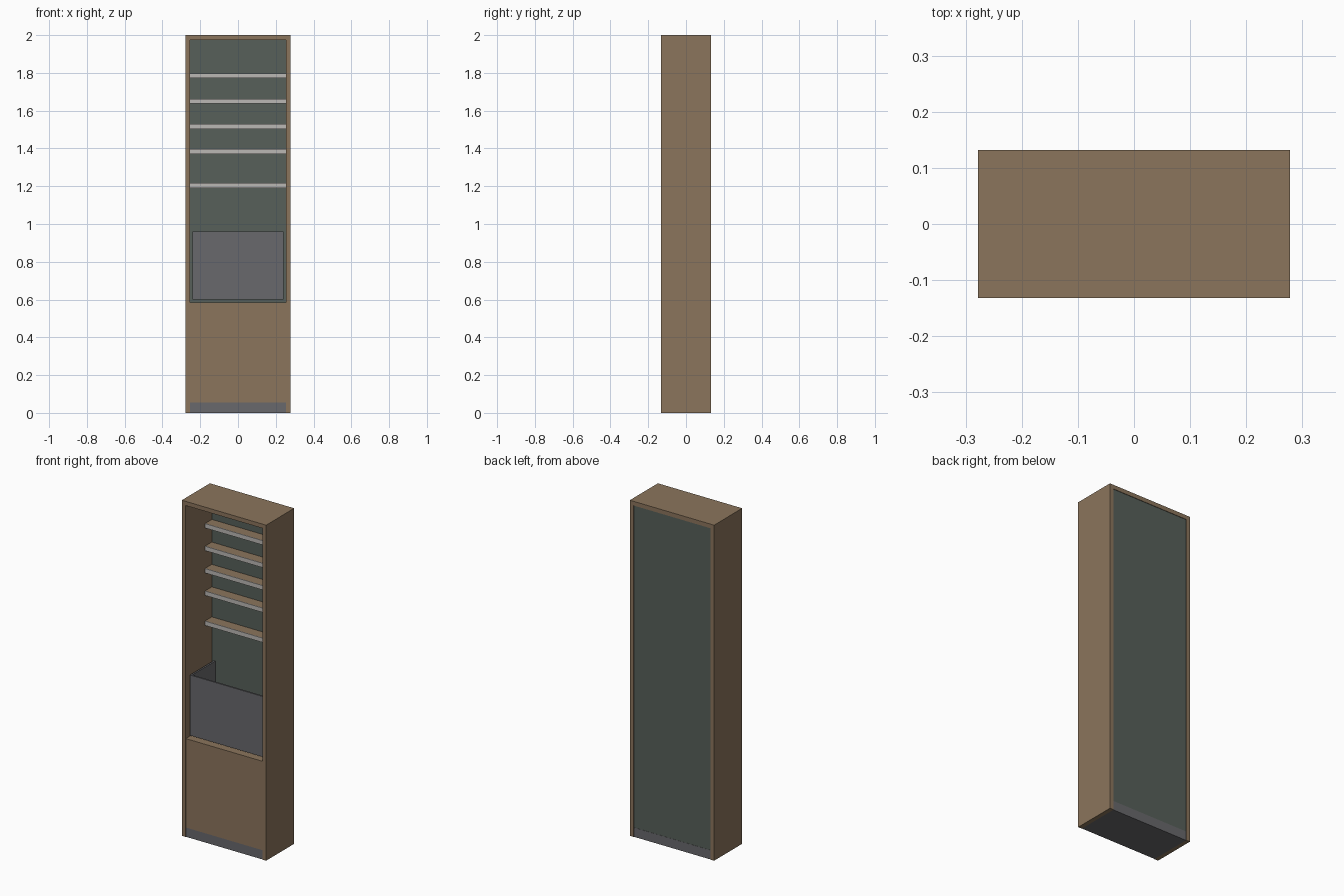
import bpy

if "Cube" in bpy.data.objects:
    bpy.data.objects.remove(bpy.data.objects["Cube"])


def material(name, rgb):
    m = bpy.data.materials.new(name)
    m.diffuse_color = (*rgb, 1)
    m.use_nodes = True
    m.node_tree.nodes["Principled BSDF"].inputs["Base Color"].default_value = m.diffuse_color
    return m


wood = material("brown_wood", (0.26, 0.178, 0.107))
green = material("green_panel", (0.095, 0.117, 0.102))
dark = material("dark_grey", (0.14, 0.14, 0.15))
light = material("light_grey", (0.5, 0.48, 0.46))


def box(name, x, y, z, mat):
    """Box from (min, max) ranges along each axis."""
    bpy.ops.mesh.primitive_cube_add(size=1, location=[(a + b) / 2 for a, b in (x, y, z)])
    ob = bpy.context.object
    ob.name = name
    ob.scale = [b - a for a, b in (x, y, z)]
    bpy.ops.object.transform_apply(location=False, rotation=False, scale=True)
    ob.data.materials.append(mat)
    return ob


W, D, T = 0.278, 0.132, 0.025      # half width, half depth, board thickness
IN = W - T                         # inner half width
BACK = 0.115                       # inside face of back panel

# Carcass
for s, side in ((-1, "left"), (1, "right")):
    box(side + "_side_panel", sorted((s * IN, s * W)), (-D, D), (0, 2), wood)
box("top_panel", (-IN, IN), (-D, D), (2 - T, 2), wood)
box("plinth", (-IN, IN), (-D + 0.002, D - 0.002), (0, 0.055), dark)
box("back_panel", (-IN, IN), (BACK, D - 0.003), (0.055, 2 - T), green)

# Lower cupboard
box("door", (-IN, IN), (-D + 0.002, -D + 0.02), (0.055, 0.585), wood)
box("cupboard_top", (-IN, IN), (-D + 0.02, BACK), (0.565, 0.585), wood)

# Open bin above the cupboard
BX, BY, BT = 0.24, -0.11, 0.01
box("bin_front", (-BX, BX), (BY, BY + BT), (0.6, 0.96), dark)
box("bin_floor", (-BX + BT, BX - BT), (BY + BT, BACK), (0.6, 0.61), dark)
for s, side in ((-1, "left"), (1, "right")):
    box("bin_" + side + "_side", sorted((s * BX, s * (BX - BT))), (BY + BT, BACK), (0.6, 0.96), dark)

# Narrow shelves with a light front strip
for i, top in enumerate((1.798, 1.663, 1.53, 1.396, 1.217), 1):
    z = (top - 0.026, top)
    box(f"shelf_{i}", (-IN, IN), (0.054, BACK), z, wood)
    box(f"shelf_strip_{i}", (-IN, IN), (0.05, 0.054), z, light)
